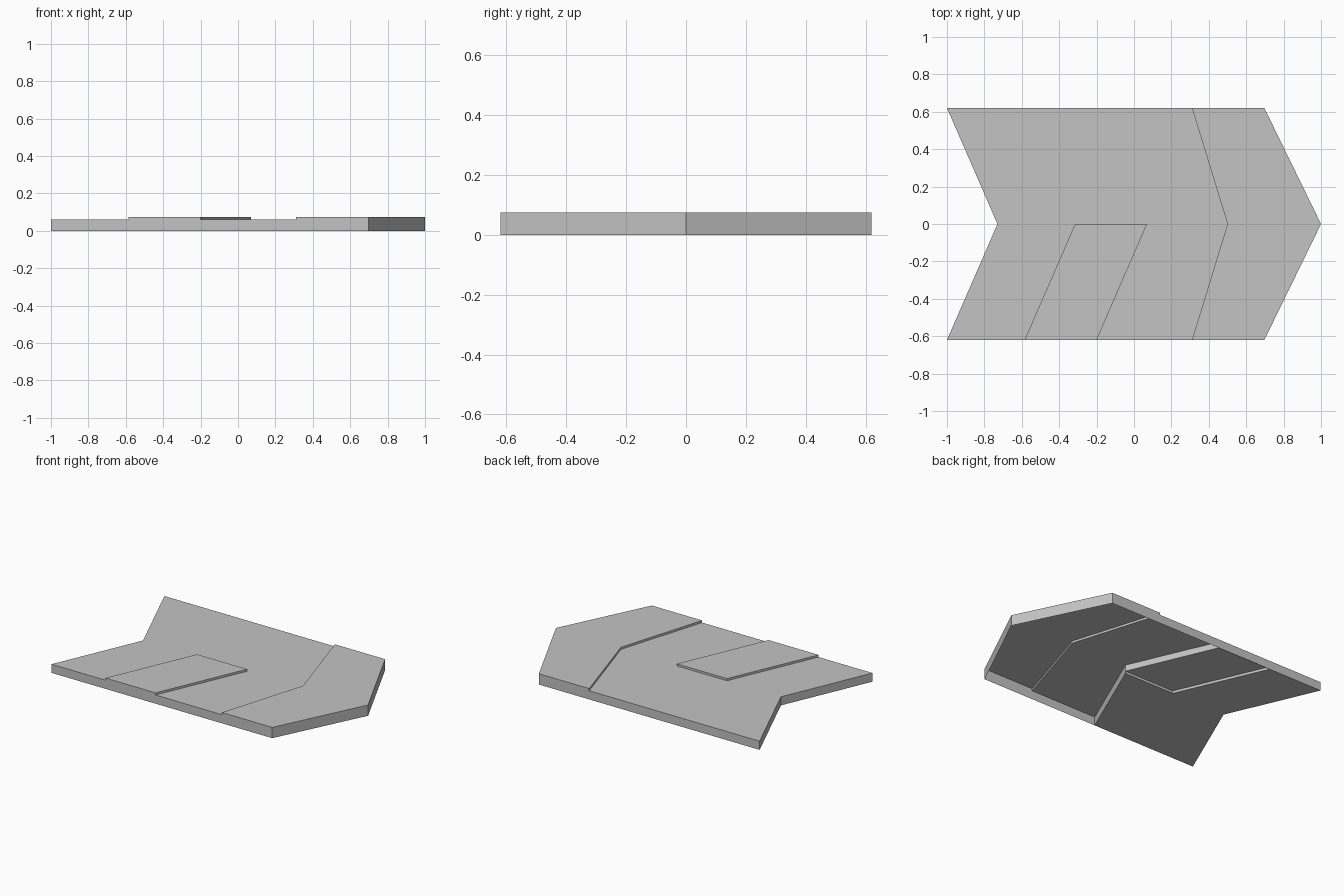
import bpy
import bmesh

cube = bpy.data.objects.get("Cube")
if cube:
    bpy.data.objects.remove(cube, do_unlink=True)

HALF = 0.62      # half width
DECK = 0.06      # main deck height
HIGH = 0.075     # raised surfaces
RECESS = 0.017   # depth of the underside recess

grey = bpy.data.materials.new("light grey")
grey.use_nodes = True
colour = (0.55, 0.55, 0.55, 1)
grey.diffuse_color = colour
grey.node_tree.nodes["Principled BSDF"].inputs["Base Color"].default_value = colour


def chevron(mid, edge):
    """Right edge, centre and left edge points of an arrow-shaped line."""
    return [(edge, -HALF), (mid, 0), (edge, HALF)]


NOSE = chevron(1.0, 0.697)
STEP = chevron(0.5, 0.31)
FRONT = chevron(0.07, -0.2)
BACK = chevron(-0.315, -0.585)
TAIL = chevron(-0.73, -1.0)


def cap(bm, points, z, down=False):
    """Flat horizontal face, given anticlockwise."""
    verts = [bm.verts.new((x, y, z)) for x, y in points]
    bm.faces.new(verts[::-1] if down else verts)


def walls(bm, path, low, high):
    """Upright faces along a path, facing to the right of its direction."""
    for (ax, ay), (bx, by) in zip(path, path[1:]):
        bm.faces.new([bm.verts.new(c) for c in (
            (ax, ay, low), (bx, by, low), (bx, by, high), (ax, ay, high))])


def finish(name, bm):
    bmesh.ops.remove_doubles(bm, verts=bm.verts[:], dist=0.0001)
    mesh = bpy.data.meshes.new(name)
    bm.to_mesh(mesh)
    bm.free()
    mesh.materials.append(grey)
    obj = bpy.data.objects.new(name, mesh)
    bpy.context.collection.objects.link(obj)


# Raised hollow arrow nose, open below
bm = bmesh.new()
cap(bm, NOSE + STEP[::-1], HIGH)
walls(bm, [STEP[0]] + NOSE + [STEP[2]], 0, HIGH)
walls(bm, STEP[::-1], DECK, HIGH)
finish("nose_shell", bm)

# Hollow deck behind the nose, open below
bm = bmesh.new()
cap(bm, STEP + FRONT[::-1], DECK)
walls(bm, [FRONT[0], STEP[0]], 0, DECK)
walls(bm, [STEP[2], FRONT[2]], 0, DECK)
finish("middle_deck", bm)

# Solid tail with a recess under its left half
bm = bmesh.new()
cap(bm, FRONT + TAIL[::-1], DECK)
walls(bm, FRONT[:2], 0, DECK)
walls(bm, FRONT[1:], RECESS, DECK)
walls(bm, [FRONT[2]] + TAIL[::-1] + [FRONT[0]], 0, DECK)
cap(bm, [FRONT[0], FRONT[1], BACK[1], TAIL[1], TAIL[0]], 0, down=True)
cap(bm, [BACK[1], BACK[2], TAIL[2], TAIL[1]], 0, down=True)
cap(bm, [FRONT[1], FRONT[2], BACK[2], BACK[1]], RECESS, down=True)
walls(bm, [FRONT[1], BACK[1]][::-1], 0, RECESS)
walls(bm, BACK[1:], 0, RECESS)
for face in bm.faces:
    # The recess side wall looks towards the left half
    if abs(face.normal.y) > 0.99 and abs(face.calc_center_median().y) < 0.01:
        face.normal_flip()
finish("tail_body", bm)

# Raised pad on the right half of the tail
bm = bmesh.new()
pad = [FRONT[0], FRONT[1], BACK[1], BACK[0]]
cap(bm, pad, HIGH)
walls(bm, pad + pad[:1], DECK, HIGH)
finish("raised_pad", bm)
